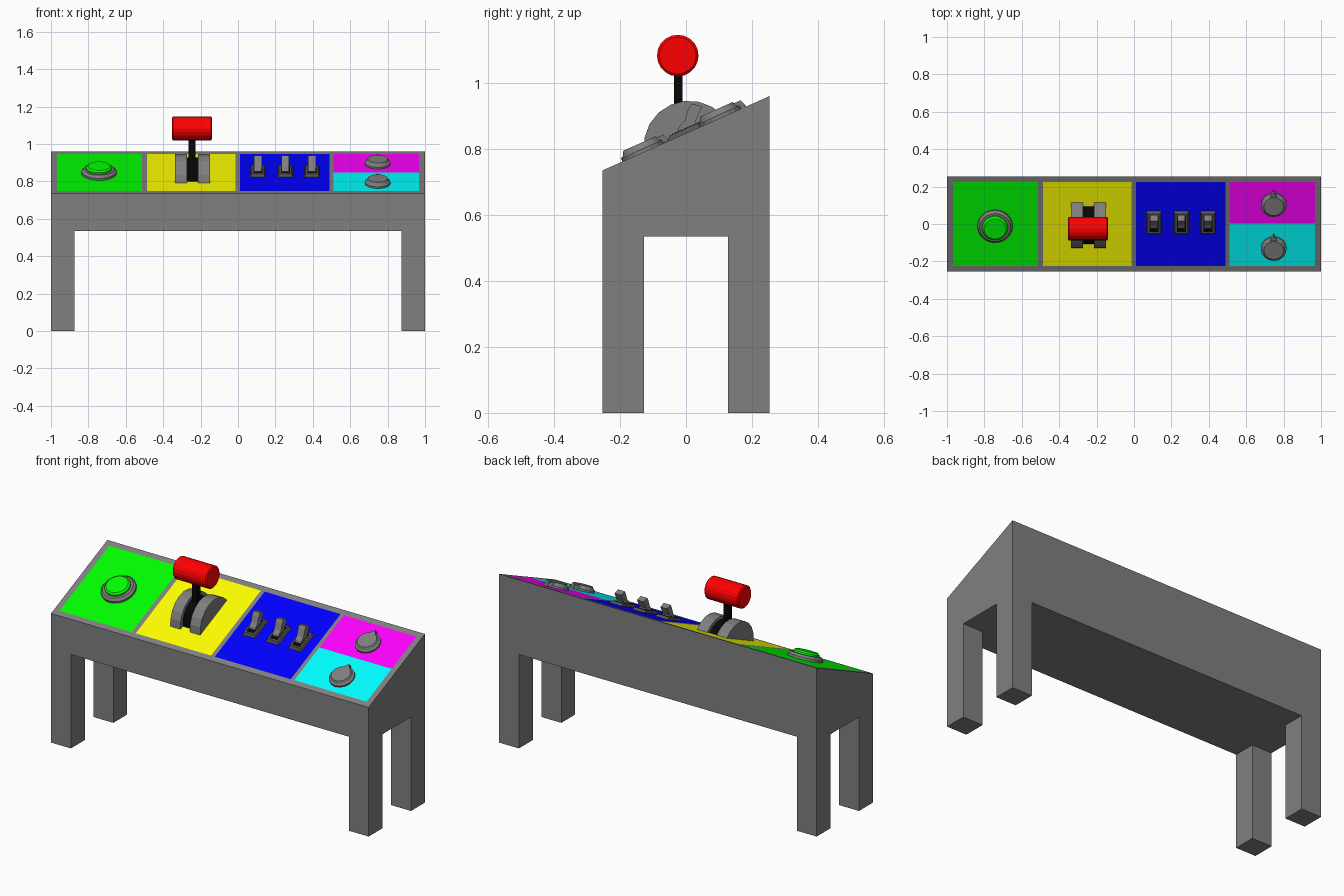
import bpy, bmesh
from math import sin, cos, pi, atan2, asin
from mathutils import Matrix, Vector

if "Cube" in bpy.data.objects:
    bpy.data.objects.remove(bpy.data.objects["Cube"])

Z0, SLOPE = 0.8475, atan2(0.225, 0.506)
# Desk-top frame: x across, y up the slope, z out of the sloped face
DESK = Matrix.Translation((0, 0, Z0)) @ Matrix.Rotation(SLOPE, 4, 'X')
WORLD = Matrix.Identity(4)


def colour(name, rgb):
    m = bpy.data.materials.new(name)
    m.diffuse_color = (*rgb, 1)
    m.use_nodes = True
    m.node_tree.nodes["Principled BSDF"].inputs["Base Color"].default_value = m.diffuse_color
    return m


GREY = colour("dark_grey", (0.214, 0.214, 0.214))
DARK = colour("darker_grey", (0.09, 0.09, 0.09))
GREEN = colour("green", (0, 1, 0))
YELLOW = colour("yellow", (1, 1, 0))
BLUE = colour("blue", (0, 0, 1))
MAGENTA = colour("magenta", (1, 0, 1))
CYAN = colour("cyan", (0, 1, 1))
RED = colour("red", (1, 0, 0))
BLACK = colour("black", (0.002, 0.002, 0.002))


def finish(name, bm, frame, mat):
    bmesh.ops.recalc_face_normals(bm, faces=bm.faces)
    me = bpy.data.meshes.new(name)
    bm.to_mesh(me)
    bm.free()
    ob = bpy.data.objects.new(name, me)
    bpy.context.collection.objects.link(ob)
    ob.matrix_world = frame
    me.materials.append(mat)
    return ob


def extrude_x(name, profile, x0, x1, frame=DESK, mat=GREY):
    """Extrude a (y, z) outline from x0 to x1."""
    bm = bmesh.new()
    a, b = [[bm.verts.new((x, y, z)) for y, z in profile] for x in (x0, x1)]
    bm.faces.new(a)
    bm.faces.new(b)
    for i in range(len(a)):
        j = (i + 1) % len(a)
        bm.faces.new((a[i], a[j], b[j], b[i]))
    return finish(name, bm, frame, mat)


def box(name, x0, x1, y0, y1, z0, z1, frame=DESK, mat=GREY):
    return extrude_x(name, [(y0, z0), (y1, z0), (y1, z1), (y0, z1)], x0, x1, frame, mat)


def lathe(name, profile, frame, mat=GREY, n=20):
    """Closed stack of rings given as (radius, height)."""
    bm = bmesh.new()
    rings = [[bm.verts.new((r * cos(2 * pi * i / n), r * sin(2 * pi * i / n), h))
              for i in range(n)] for r, h in profile]
    for a, b in zip(rings, rings[1:]):
        for i in range(n):
            j = (i + 1) % n
            bm.faces.new((a[i], a[j], b[j], b[i]))
    bm.faces.new(rings[0])
    bm.faces.new(rings[-1])
    return finish(name, bm, frame, mat)


def on_desk(x, v, w=0):
    return DESK @ Matrix.Translation((x, v, w))


def dome(r, sink, n, v=-0.007):
    """Circular segment standing on the desk, centre sunk below it."""
    a0 = asin(sink / r)
    return [(v + r * cos(a0 + (pi - 2 * a0) * i / n),
             r * sin(a0 + (pi - 2 * a0) * i / n) - sink) for i in range(n + 1)]


# Console body with sloped top, on four legs
body = extrude_x("console_body", [(-0.253, 0.535), (0.253, 0.535), (0.253, 0.96),
                                  (-0.253, 0.735)], -1, 1, WORLD)
for sx, xs in (("left", (-1, -0.875)), ("right", (0.875, 1))):
    for sy, ys in (("front", (-0.253, -0.128)), ("back", (0.128, 0.253))):
        box(f"{sy}_{sx}_leg", *xs, *ys, 0, 0.535, WORLD)

# Coloured panels: cut the sloped face into fields and colour them
E = 0.224
PANELS = [(-0.967, -0.513, -E, E, GREEN), (-0.487, -0.013, -E, E, YELLOW),
          (0.011, 0.489, -E, E, BLUE), (0.511, 0.967, 0.002, E, MAGENTA),
          (0.511, 0.967, -E, 0.002, CYAN)]
bm = bmesh.new()
bm.from_mesh(body.data)
cuts = {(x, 0) for p in PANELS for x in p[:2]} | {(y, 1) for p in PANELS for y in p[2:4]}
for value, axis in sorted(cuts):
    top = [f for f in bm.faces if f.normal.z > 0.5]
    geom = set(top) | {e for f in top for e in f.edges} | {v for f in top for v in f.verts}
    point, normal = Vector(), Vector()
    point[axis], normal[axis] = value, 1
    bmesh.ops.bisect_plane(bm, geom=list(geom), plane_co=point, plane_no=normal)
    bm.normal_update()
for slot, (x0, x1, y0, y1, mat) in enumerate(PANELS, 1):
    body.data.materials.append(mat)
    for f in bm.faces:
        c = f.calc_center_median()
        if f.normal.z > 0.5 and x0 < c.x < x1 and y0 < c.y < y1:
            f.material_index = slot
bm.to_mesh(body.data)
bm.free()

# Push button
lathe("button_base", [(0.094, 0), (0.094, 0.012), (0.082, 0.025), (0.07, 0.025)],
      on_desk(-0.743, -0.01), n=24)
lathe("button_cap", [(0.069, 0.022), (0.069, 0.034), (0.059, 0.043)],
      on_desk(-0.743, -0.01), GREEN, n=24)

# Throttle lever: two cheeks, dark slot, stem and grip
for side, x0, x1 in (("left", -0.337, -0.273), ("right", -0.214, -0.149)):
    extrude_x(f"lever_{side}_cheek", dome(0.138, 0.04, 8), x0, x1)
extrude_x("lever_slot", dome(0.115, 0.035, 8), -0.273, -0.214, DESK, BLACK)
box("lever_stem", -0.265, -0.228, -0.037, -0.011, 0.86, 1.05, WORLD, BLACK)
lathe("lever_grip", [(0.056, -0.108), (0.063, -0.102), (0.063, 0.102), (0.056, 0.108)],
      Matrix.Translation((-0.246, -0.025, 1.083)) @ Matrix.Rotation(pi / 2, 4, 'Y'), RED, n=20)

# Three toggle switches: bevelled bezel, dark slot, lever leaning up the slope
for k, x in enumerate((0.106, 0.253, 0.395), 1):
    bm = bmesh.new()
    bmesh.ops.create_cube(bm, size=1)
    for v in bm.verts:
        s = 0.85 if v.co.z > 0 else 1
        v.co = Vector((v.co.x * 0.08 * s, v.co.y * 0.135 * s, (v.co.z + 0.5) * 0.014))
    finish(f"switch_{k}_bezel", bm, on_desk(x, 0.008), DARK)
    box(f"switch_{k}_slot", x - 0.024, x + 0.024, -0.04, 0.056, 0.01, 0.015, DESK, BLACK)
    extrude_x(f"switch_{k}_pivot", [(-0.022, 0.012), (-0.012, 0.026), (0.014, 0.036),
                                    (0.036, 0.026), (0.044, 0.012)], x - 0.02, x + 0.02)
    extrude_x(f"switch_{k}_lever", [(-0.008, 0.015), (0.03, 0.012), (0.078, 0.054),
                                    (0.052, 0.076), (0.034, 0.062)], x - 0.021, x + 0.021)

# Two rotary knobs with pointer wedges
for name, v in (("upper", 0.114), ("lower", -0.142)):
    lathe(name + "_knob", [(0.069, 0), (0.069, 0.01), (0.061, 0.015), (0.053, 0.029)],
          on_desk(0.747, v), n=16)
    bm = bmesh.new()
    lo, hi = [[bm.verts.new(p) for p in ((-0.03, 0.04, h), (0.03, 0.04, h), (0, t, h))]
              for h, t in ((0.001, 0.086), (0.024, 0.078))]
    bm.faces.new(lo)
    bm.faces.new(hi)
    for i in range(3):
        j = (i + 1) % 3
        bm.faces.new((lo[i], lo[j], hi[j], hi[i]))
    finish(name + "_knob_pointer", bm, on_desk(0.747, v), GREY)
